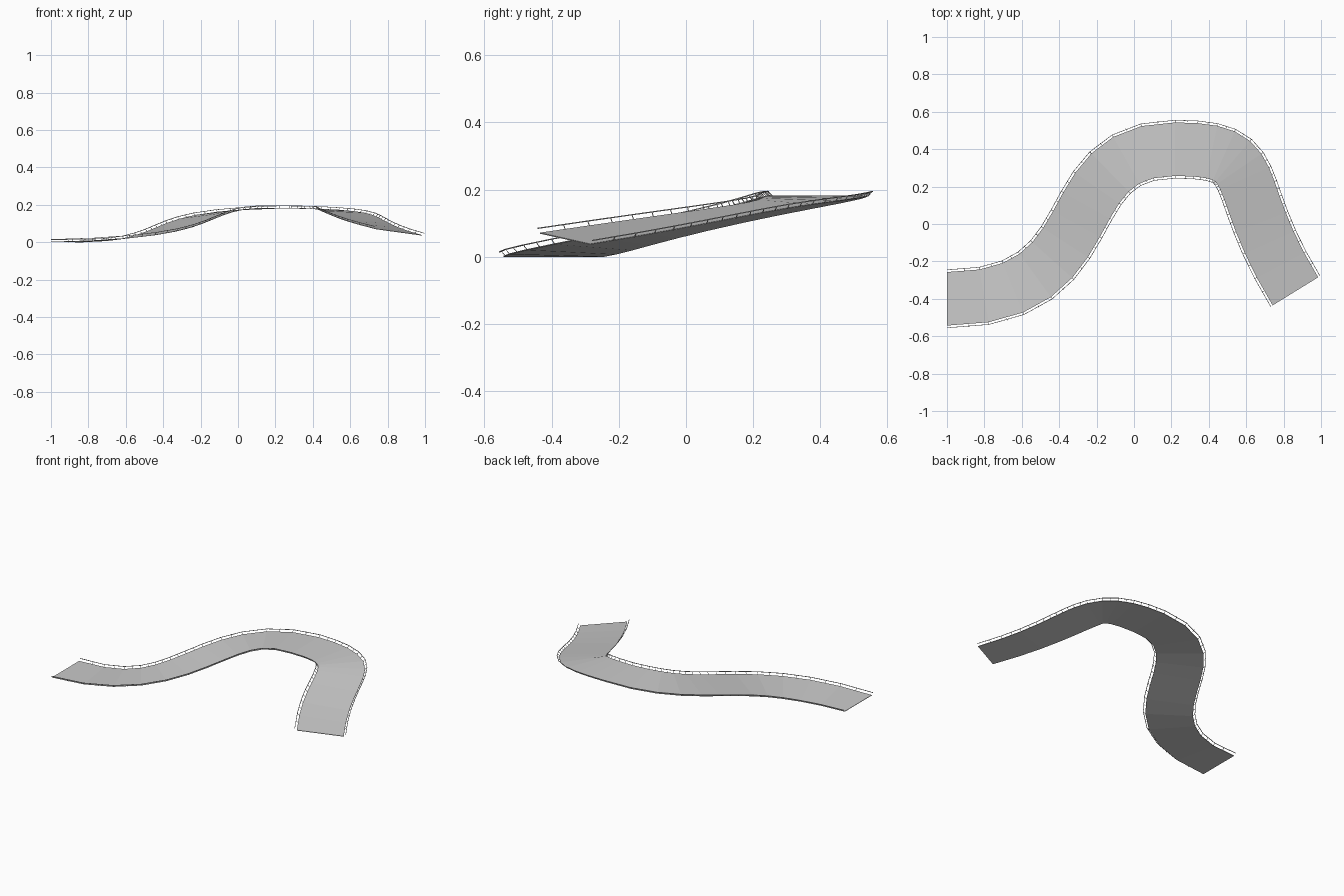
import bpy, bmesh
from mathutils import Vector

if "Cube" in bpy.data.objects:
    bpy.data.objects.remove(bpy.data.objects["Cube"])

# Centre path: two bezier spans (climb, then descend round the bend)
SPANS = [
    [(-1, -.4, 0), (-.11, -.4, 0), (-.45, .4, .18), (.22, .4, .18)],
    [(.22, .4, .18), (.72, .4, .18), (.496, .235, .145), (.863, -.36, .052)],
]
HALF, OUT, UP = .143, .012, .013


def station(u):
    """Centre, left direction (with banking) and forward direction; u in 0..2."""
    i = min(int(u), 1)
    t = u - i
    a, b, c, d = map(Vector, SPANS[i])
    s = 1 - t
    p = a * s**3 + b * 3 * s * s * t + c * 3 * s * t * t + d * t**3
    f = (b - a) * s * s + (c - b) * 2 * s * t + (d - c) * t * t
    bank = .1 * t * s if i == 0 else .035 * t * t * (3 - 2 * t)
    f.z = 0
    f.normalize()
    return p, Vector((-f.y, f.x, -bank / .3)), f


def point(u, side, up=0):
    p, left, _ = station(u)
    return p + left * side + Vector((0, 0, up))


def loft(name, rings):
    """Skin closed cross-sections into a capped strip."""
    bm = bmesh.new()
    vs = [[bm.verts.new(q) for q in r] for r in rings]
    n = len(vs[0])
    for r0, r1 in zip(vs, vs[1:]):
        for k in range(n):
            bm.faces.new((r0[k], r0[(k + 1) % n], r1[(k + 1) % n], r1[k]))
    bm.faces.new(vs[0][::-1])
    bm.faces.new(vs[-1])
    bmesh.ops.recalc_face_normals(bm, faces=bm.faces)
    me = bpy.data.meshes.new(name)
    bm.to_mesh(me)
    bm.free()
    ob = bpy.data.objects.new(name, me)
    bpy.context.collection.objects.link(ob)
    return ob


def section(u, s0, s1, z0, z1):
    return [point(u, s0, z0), point(u, s1, z0), point(u, s1, z1), point(u, s0, z1)]


us = [2 * k / 24 for k in range(25)]

# Road deck
loft("road_deck", [section(u, -HALF, HALF, 0, .003) for u in us])

for side, label in ((1, "left"), (-1, "right")):
    # Thin guard rail outside and above the deck edge
    e = side * (HALF + OUT)
    loft(label + "_rail", [section(u, e - .0015, e + .0015, UP, UP + .003) for u in us])

    # Small struts joining deck edge to rail
    bm = bmesh.new()
    for k in range(1, 48):
        u = 2 * k / 48
        f = station(u)[2] * .0012
        lo, hi = point(u, side * HALF, .0015), point(u, e, UP + .0015)
        w = Vector((0, 0, .0012))
        a = [bm.verts.new(lo + o) for o in (-f - w, f - w, f + w, -f + w)]
        b = [bm.verts.new(hi + o) for o in (-f - w, f - w, f + w, -f + w)]
        for j in range(4):
            bm.faces.new((a[j], a[(j + 1) % 4], b[(j + 1) % 4], b[j]))
    bmesh.ops.recalc_face_normals(bm, faces=bm.faces)
    me = bpy.data.meshes.new(label + "_rail_struts")
    bm.to_mesh(me)
    bm.free()
    bpy.context.collection.objects.link(bpy.data.objects.new(label + "_rail_struts", me))
